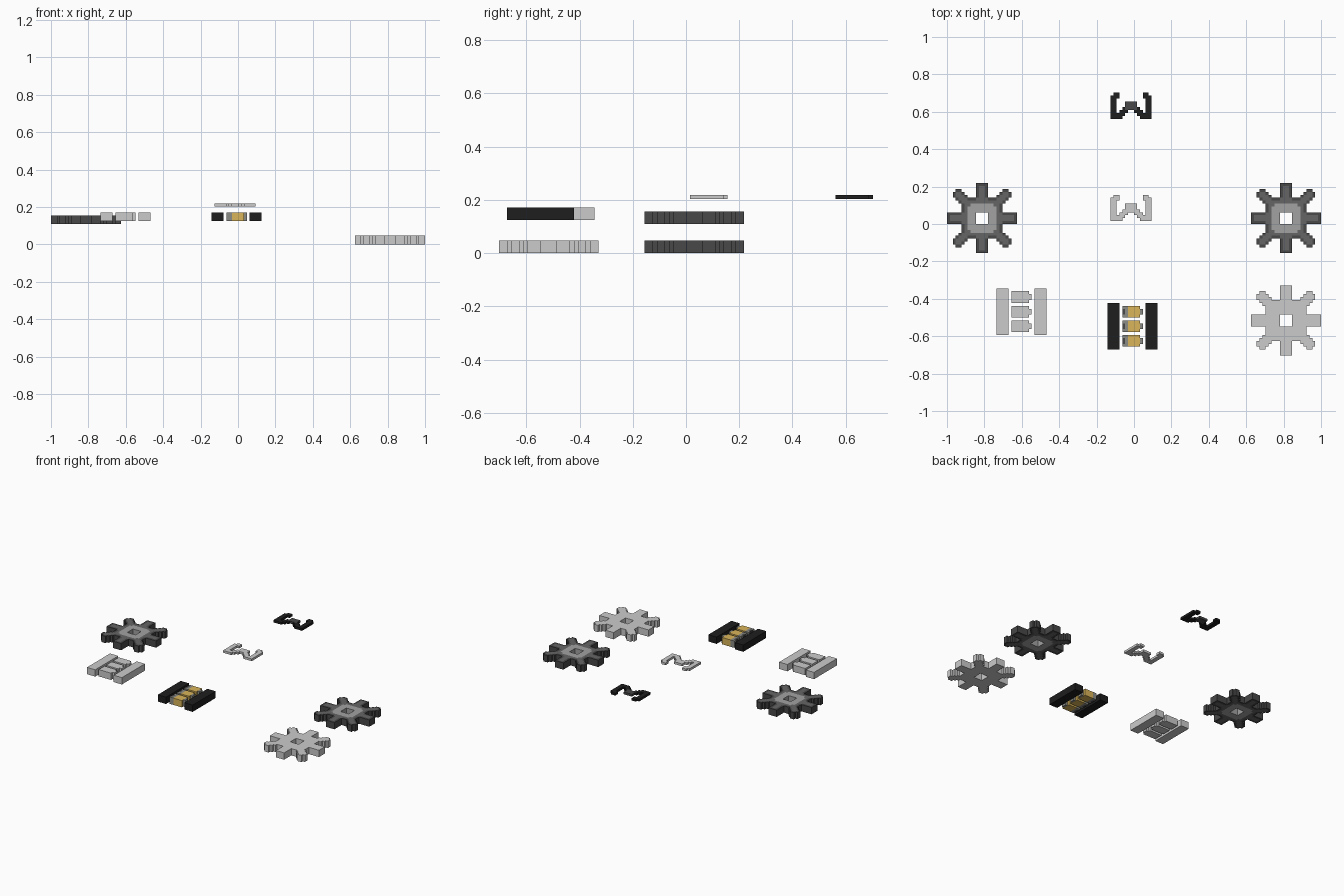
import bpy, bmesh

if "Cube" in bpy.data.objects:
    bpy.data.objects.remove(bpy.data.objects["Cube"])

U = 1 / 64  # size of one grid cell


def material(name, r, g, b):
    m = bpy.data.materials.new(name)
    m.diffuse_color = (r, g, b, 1)
    m.use_nodes = True
    m.node_tree.nodes["Principled BSDF"].inputs["Base Color"].default_value = m.diffuse_color
    return m


BLACK = material("black", .013, .013, .013)
DARK = material("dark", .065, .065, .067)
MID = material("mid_grey", .13, .13, .13)
LIGHT = material("light_grey", .36, .36, .36)
STEEL = material("steel", .26, .26, .24)
GOLD = material("gold", .70, .46, .10)


def slab(name, cells, x, y, z, depth):
    """Extrude a flat pattern {(column, row): material} from a grid corner."""
    me = bpy.data.meshes.new(name)
    ob = bpy.data.objects.new(name, me)
    bpy.context.collection.objects.link(ob)
    mats = [m for m in dict.fromkeys(cells.values()) if m]
    for m in mats:
        me.materials.append(m)
    bm = bmesh.new()
    verts = {}

    def vert(i, j, k):
        if (i, j, k) not in verts:
            verts[i, j, k] = bm.verts.new(((x + i) * U, (y + j) * U, (z + k * depth) * U))
        return verts[i, j, k]

    for (i, j), m in cells.items():
        ring = [(i, j), (i + 1, j), (i + 1, j + 1), (i, j + 1)]
        faces = [[vert(*p, 1) for p in ring], [vert(*p, 0) for p in reversed(ring)]]
        for n, (dx, dy) in enumerate([(0, -1), (1, 0), (0, 1), (-1, 0)]):
            if (i + dx, j + dy) not in cells:
                a, b = ring[n], ring[(n + 1) % 4]
                faces.append([vert(*a, 0), vert(*b, 0), vert(*b, 1), vert(*a, 1)])
        for f in faces:
            bm.faces.new(f).material_index = mats.index(m) if m else 0
    bm.to_mesh(me)
    bm.free()


def rect(x0, y0, x1, y1, m=None):
    return {(i, j): m for i in range(x0, x1) for j in range(y0, y1)}


# Gear: square body, four straight teeth, four diagonal teeth, square hole
def in_gear(i, j):
    a, b = abs(i + .5), abs(j + .5)
    hi, lo = max(a, b), min(a, b)
    if hi < 2 or hi > 12:
        return False
    return lo < 2 or hi < 7 or (hi - lo <= 2 and hi + lo <= 18)


def gear(name, x, y, z, coloured):
    cells = {}
    for i in range(-12, 12):
        for j in range(-12, 12):
            if not in_gear(i, j):
                continue
            a, b = abs(i + .5), abs(j + .5)
            edge = not all(in_gear(i + d, j + e) for d, e in ((1, 0), (-1, 0), (0, 1), (0, -1)))
            m = LIGHT if max(a, b) < 5 and a + b < 8.5 else DARK if edge else MID
            cells[i, j] = m if coloured else None
    slab(name, cells, x, y, z, 3)


gear("left_gear", -52, 2, 7, True)
gear("right_gear", 52, 2, 0, True)
gear("plain_gear", 52, -33, 0, False)


# Claw: mirrored hooked arm, sloped link and centre block
def claw(name, y, coloured):
    half = {}
    for box in ((0, 0, 2, 8), (1, 7, 3, 9), (0, 0, 4, 2), (3, 1, 5, 3), (4, 2, 6, 4)):
        half.update(rect(*box, BLACK))
    half.update(rect(5, 3, 7, 6, DARK))
    cells = {}
    for (i, j), m in half.items():
        cells[i, j] = cells[13 - i, j] = m if coloured else None
    slab(name, cells, -8, y, 13, 1)


claw("dark_claw", 36, True)
claw("plain_claw", 1, False)


# Cartridge pack: two side bars holding three stubby cartridges
def pack(name, x, y, coloured):
    for side, x0 in (("left", 0), ("right", 13)):
        slab(f"{name}_{side}_bar", rect(x0, 0, x0 + 4, 16, BLACK if coloured else None), x, y, 8, 3)
    for n in range(3):
        r = 1 + 5 * n
        cells = rect(5, r, 7, r + 4, STEEL)
        cells.update(rect(5, r + 1, 6, r + 3, DARK))
        cells.update(rect(7, r, 11, r + 4, GOLD))
        cells.update(rect(11, r + 1, 12, r + 3, STEEL))
        if not coloured:
            cells = dict.fromkeys(cells)
        slab(f"{name}_cartridge_{n + 1}", cells, x, y, 8, 3)


pack("dark_pack", -9, -43, True)
pack("plain_pack", -47, -38, False)
